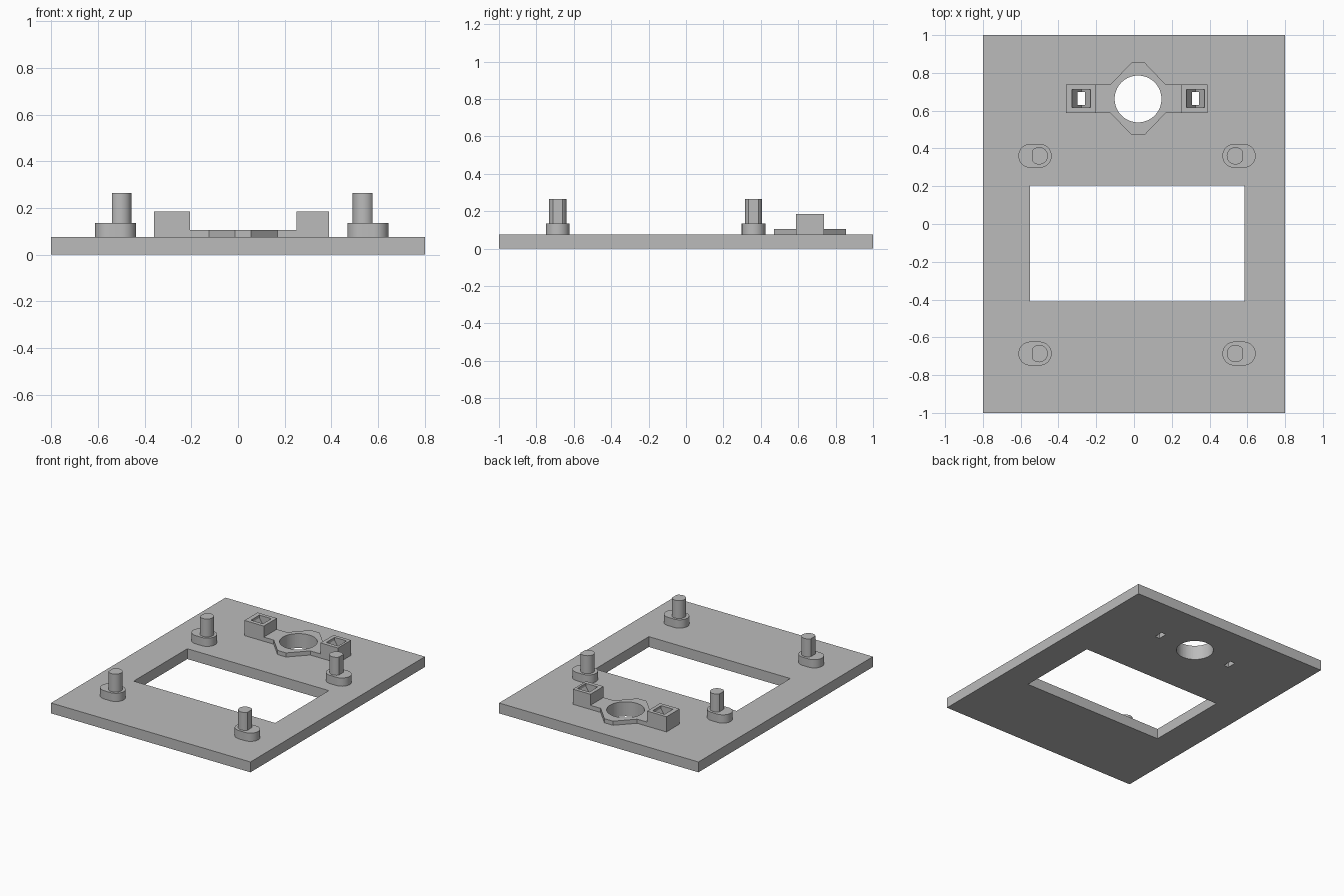
import bpy, bmesh, math

cube = bpy.data.objects.get("Cube")
if cube:
    bpy.data.objects.remove(cube, do_unlink=True)

grey = bpy.data.materials.new("plain grey")
grey.use_nodes = True
colour = (0.5, 0.5, 0.5, 1)
grey.diffuse_color = colour
grey.node_tree.nodes["Principled BSDF"].inputs["Base Color"].default_value = colour

PLATE, COLLAR, SOCKET, FOOT, PEG = 0.075, 0.105, 0.185, 0.135, 0.265
SENSOR_X, SENSOR_Y = 0.0215, 0.662


def prism(name, outline, low, high, axis="z"):
    """Extrude an outline along z, or an xz outline along y."""
    bm = bmesh.new()
    place = (lambda a, b, c: (a, b, c)) if axis == "z" else (lambda a, b, c: (a, c, b))
    rings = [[bm.verts.new(place(a, b, c)) for a, b in outline] for c in (low, high)]
    bm.faces.new(rings[0])
    bm.faces.new(rings[1])
    n = len(outline)
    for i in range(n):
        j = (i + 1) % n
        bm.faces.new((rings[0][i], rings[0][j], rings[1][j], rings[1][i]))
    bmesh.ops.recalc_face_normals(bm, faces=bm.faces)
    mesh = bpy.data.meshes.new(name)
    bm.to_mesh(mesh)
    bm.free()
    mesh.materials.append(grey)
    obj = bpy.data.objects.new(name, mesh)
    bpy.context.collection.objects.link(obj)
    return obj


def rect(x0, x1, y0, y1):
    return [(x0, y0), (x1, y0), (x1, y1), (x0, y1)]


def arc(x, y, r, start, end, steps=24):
    angles = [math.radians(start + (end - start) * i / steps) for i in range(steps + 1)]
    return [(x + r * math.cos(a), y + r * math.sin(a)) for a in angles]


def cut(obj, cutter):
    mod = obj.modifiers.new("cut", "BOOLEAN")
    mod.object = cutter
    mod.solver = "EXACT"
    cutter.hide_render = True
    cutter.hide_viewport = True
    cutter.display_type = "WIRE"


def smooth(obj):
    bpy.ops.object.select_all(action="DESELECT")
    obj.select_set(True)
    bpy.context.view_layer.objects.active = obj
    bpy.ops.object.shade_smooth_by_angle(angle=math.radians(30))


# Base plate with its rectangular window
plate = prism("base_plate", rect(-0.8, 0.8, -1, 1), 0, PLATE)
cut(plate, prism("window_cutter", rect(-0.55, 0.585, -0.41, 0.205), -0.1, 0.3))

# Raised collar round the sensor hole, with arms to the sockets
y0, y1 = 0.588, 0.738
collar = prism("sensor_collar", [
    (-0.205, y0), (-0.125, y0), (-0.013, 0.471), (0.056, 0.471), (0.168, y0), (0.25, y0),
    (0.25, y1), (0.168, y1), (0.056, 0.855), (-0.013, 0.855), (-0.125, y1), (-0.205, y1),
], PLATE, COLLAR)
bore = prism("bore_cutter", arc(SENSOR_X, SENSOR_Y, 0.124, 0, 354.375, 63), -0.1, 0.3)
cut(plate, bore)
cut(collar, bore)

# Clip sockets: V-shaped pocket above a slot through the plate
for side, x0, x1, mid in (("right", -0.36, -0.205, -0.279), ("left", 0.25, 0.39, 0.325)):
    socket = prism(side + "_socket", rect(x0, x1, y0, y1), PLATE, SOCKET)
    slot = prism(side + "_slot_cutter", rect(mid - 0.019, mid + 0.019, 0.631, 0.699), -0.1, 0.3)
    pocket = prism(side + "_pocket_cutter", [
        (mid - 0.048, 0.25), (mid - 0.048, 0.165), (mid, 0.09),
        (mid + 0.048, 0.165), (mid + 0.048, 0.25)], 0.616, 0.712, axis="y")
    cut(socket, pocket)
    cut(socket, slot)
    cut(plate, slot)

# Four mounting posts: rounded foot with a peg flattened on its outer side
for side, foot_x, peg_x, sign in (("right", -0.524, -0.502, -1), ("left", 0.556, 0.537, 1)):
    for end, y in (("front", -0.686), ("back", 0.361)):
        r, half = 0.063, 0.025
        outline = arc(foot_x + half, y, r, -90, 90) + arc(foot_x - half, y, r, 90, 270)
        smooth(prism(f"{end}_{side}_foot", outline, PLATE, FOOT))
        flat = 35
        outline = arc(peg_x, y, 0.046, flat, 360 - flat, 32)
        outline = [(peg_x + sign * (x - peg_x), v) for x, v in outline]
        smooth(prism(f"{end}_{side}_peg", outline, FOOT, PEG))

# Smooth the bore walls
smooth(bore)
for obj in (plate, collar):
    smooth(obj)
